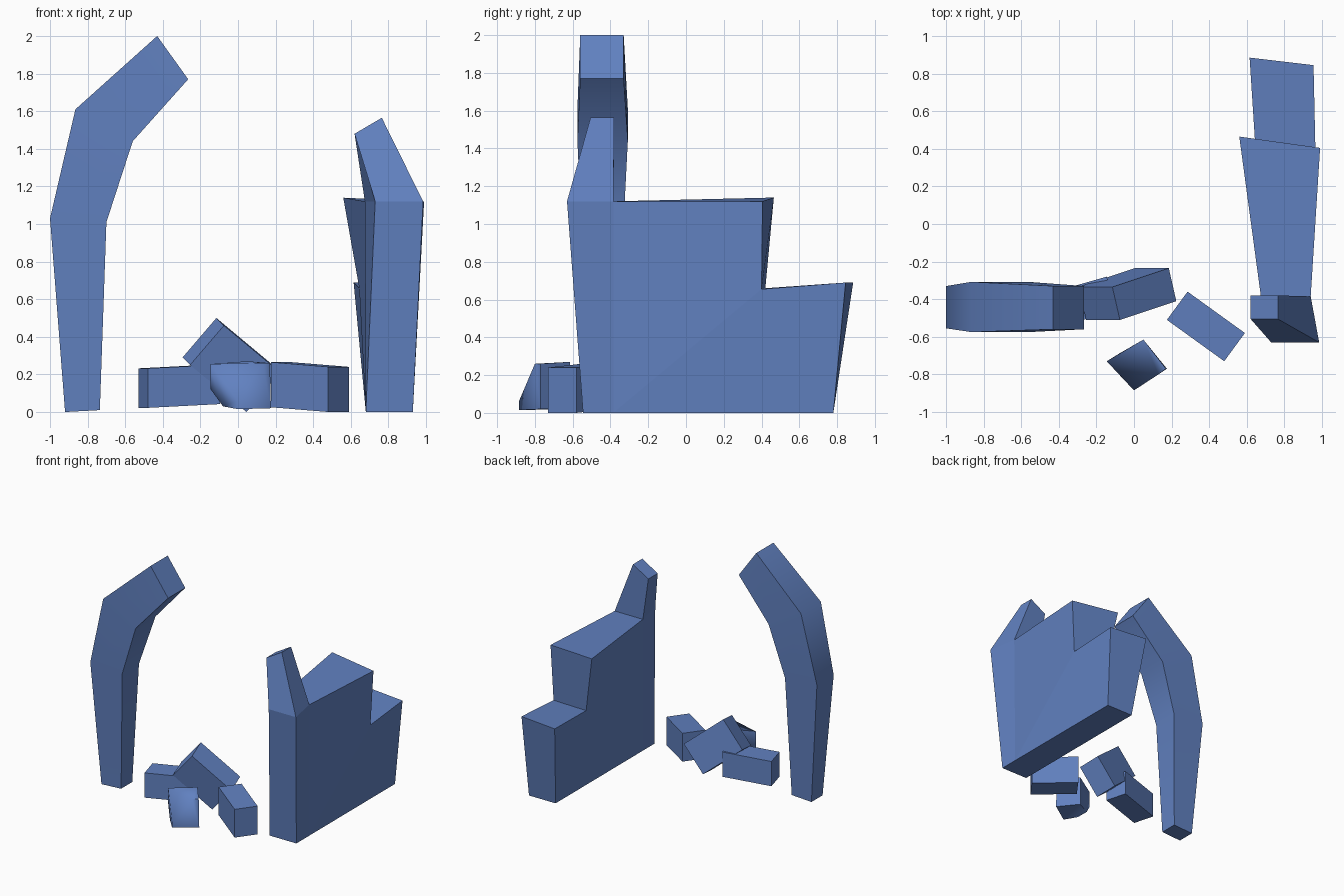
import bpy, bmesh, math
from mathutils import Vector

if "Cube" in bpy.data.objects:
    bpy.data.objects.remove(bpy.data.objects["Cube"])

stone = bpy.data.materials.new("blue stone")
stone.diffuse_color = (0.12, 0.22, 0.53, 1)
stone.use_nodes = True
stone.node_tree.nodes["Principled BSDF"].inputs["Base Color"].default_value = stone.diffuse_color


def finish(name, bm, smooth=None):
    bmesh.ops.recalc_face_normals(bm, faces=bm.faces)
    me = bpy.data.meshes.new(name)
    bm.to_mesh(me)
    bm.free()
    me.materials.append(stone)
    ob = bpy.data.objects.new(name, me)
    bpy.context.collection.objects.link(ob)
    if smooth:
        bpy.ops.object.select_all(action='DESELECT')
        ob.select_set(True)
        bpy.context.view_layer.objects.active = ob
        bpy.ops.object.shade_smooth_by_angle(angle=math.radians(smooth))
    return ob


def loft(name, rings, smooth=None):
    """Skin four-cornered rings into a closed solid."""
    bm = bmesh.new()
    vs = [[bm.verts.new(p) for p in r] for r in rings]
    for a, b in zip(vs, vs[1:]):
        for i in range(4):
            j = (i + 1) % 4
            bm.faces.new((a[i], a[j], b[j], b[i]))
    bm.faces.new(vs[0])
    bm.faces.new(vs[-1])
    return finish(name, bm, smooth)


def block(name, corner, a, b, c):
    """Box spanned by three edge vectors from one corner."""
    o, a, b, c = map(Vector, (corner, a, b, c))
    loft(name, [[o + s, o + s + a, o + s + a + b, o + s + b] for s in (Vector(), c)])


# Broken arch: outer point, inner point, front y, back y
arch = [((-0.92, 0.0), (-0.735, 0.01), -0.52, -0.37),
        ((-1.0, 1.03), (-0.70, 1.01), -0.555, -0.33),
        ((-0.865, 1.61), (-0.56, 1.44), -0.575, -0.308),
        ((-0.43, 2.0), (-0.265, 1.77), -0.56, -0.33)]
loft("broken_arch",
     [[(o[0], f, o[1]), (i[0], f, i[1]), (i[0], b, i[1]), (o[0], b, o[1])]
      for o, i, f, b in arch], 40)

# Stepped ruin wall: left and right outline points
left = [(0.68, -0.545, 0), (0.73, -0.63, 1.12), (0.62, -0.505, 1.48),
        (0.62, -0.38, 1.48), (0.675, -0.385, 1.12), (0.56, 0.465, 1.14),
        (0.645, 0.42, 0.66), (0.615, 0.885, 0.69), (0.68, 0.78, 0), (0.68, -0.385, 0)]
right = [(0.93, -0.545, 0), (0.985, -0.63, 1.12), (0.765, -0.505, 1.565),
         (0.765, -0.38, 1.565), (0.94, -0.385, 1.12), (0.99, 0.405, 1.12),
         (0.965, 0.40, 0.655), (0.955, 0.845, 0.69), (0.93, 0.78, 0), (0.93, -0.385, 0)]
bm = bmesh.new()
L = [bm.verts.new(p) for p in left]
R = [bm.verts.new(p) for p in right]
for i in range(10):
    j = (i + 1) % 10
    bm.faces.new((L[i], L[j], R[j], R[i]))
for S in (L, R):
    for ids in ((1, 2, 3, 4), (0, 1, 4, 9), (4, 5, 6, 9), (6, 7, 8, 9)):
        bm.faces.new([S[k] for k in ids])
finish("stepped_wall", bm)

# Fallen blocks
block("right_rubble", (0.175, -0.51, 0.025), (0.305, -0.22, -0.025),
      (0.11, 0.15, 0), (0, 0, 0.24))
block("left_rubble", (-0.48, -0.57, 0.022), (0.385, 0.11, 0.02),
      (-0.05, 0.18, 0), (0, 0, 0.21))
block("leaning_rubble", (-0.115, -0.335, 0.5), (0.30, 0.10, -0.25),
      (0.04, -0.175, -0.04), (-0.18, 0, -0.21))

# Chipped block with broken corners
bm = bmesh.new()
for p in [(0.05, -0.615, 0.27), (0.17, -0.77, 0.26), (0.13, -0.80, 0.26),
          (-0.145, -0.73, 0.255), (0, -0.885, 0.06), (0, -0.885, 0.015),
          (0.175, -0.77, 0.02), (0.05, -0.615, 0.02), (-0.145, -0.73, 0.12),
          (-0.08, -0.80, 0.03), (-0.08, -0.69, 0.03)]:
    bm.verts.new(p)
bmesh.ops.convex_hull(bm, input=bm.verts)
finish("chipped_rubble", bm, 80)
